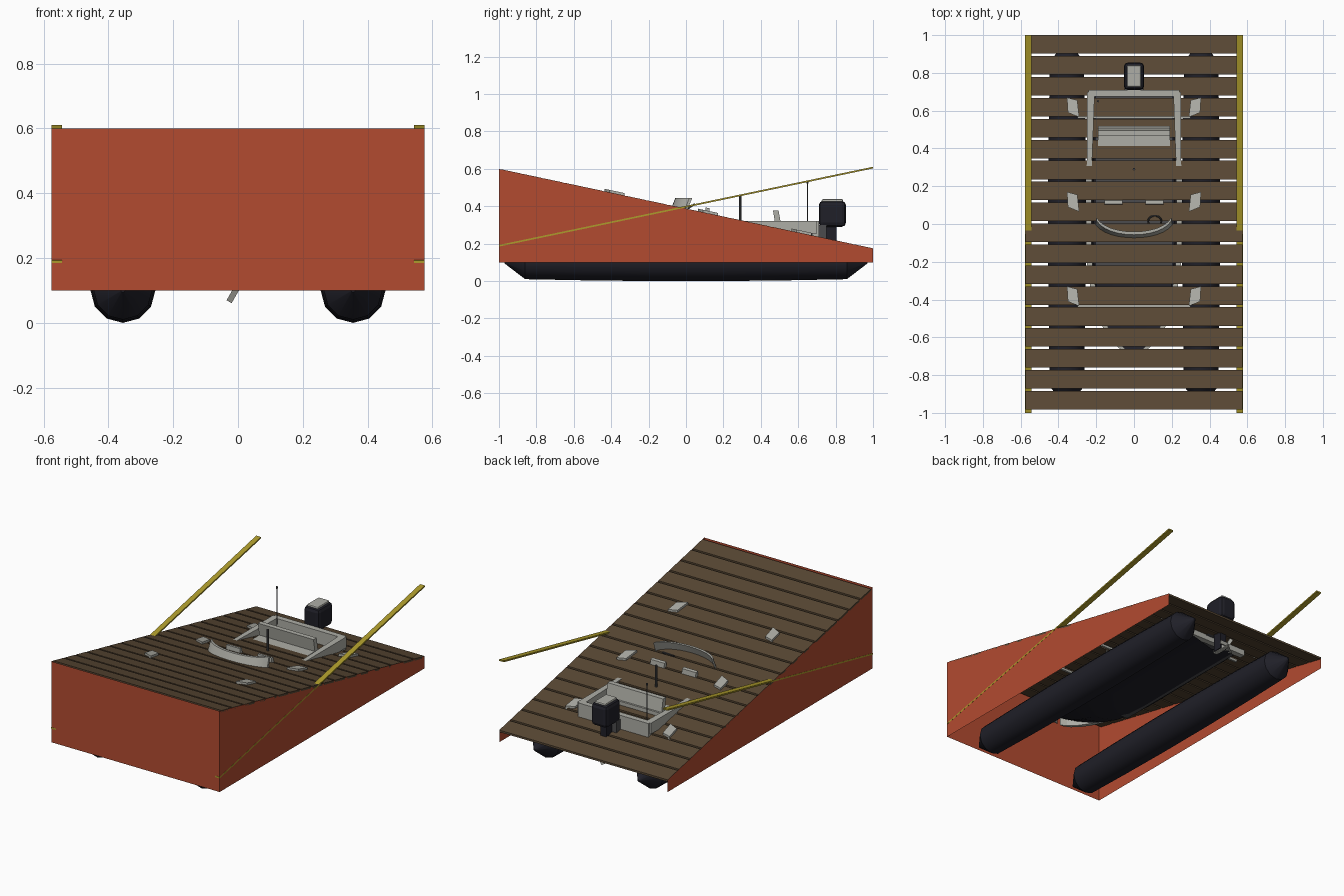
import bpy, bmesh, math
from mathutils import Vector

cube = bpy.data.objects.get("Cube")
if cube:
    bpy.data.objects.remove(cube, do_unlink=True)


def material(name, r, g, b):
    m = bpy.data.materials.new(name)
    m.use_nodes = True
    m.diffuse_color = (r, g, b, 1)
    m.node_tree.nodes["Principled BSDF"].inputs["Base Color"].default_value = (r, g, b, 1)
    return m


RED = material("rust red", .45, .07, .03)
WOOD = material("dark wood", .1, .065, .035)
YELLOW = material("yellow", .42, .33, .025)
NAVY = material("dark navy", .014, .014, .021)
GREY = material("light grey", .42, .42, .38)
STEEL = material("dark steel", .07, .07, .075)


def finish(name, bm, mat, smooth=False):
    bmesh.ops.recalc_face_normals(bm, faces=bm.faces)
    mesh = bpy.data.meshes.new(name)
    bm.to_mesh(mesh)
    bm.free()
    mesh.materials.append(mat)
    ob = bpy.data.objects.new(name, mesh)
    bpy.context.collection.objects.link(ob)
    if smooth:
        bpy.ops.object.select_all(action='DESELECT')
        ob.select_set(True)
        bpy.context.view_layer.objects.active = ob
        bpy.ops.object.shade_smooth_by_angle(angle=math.radians(35))
    return ob


def loft(name, sections, mat, closed=True, smooth=False):
    """Skin a row of cross-sections; closed sections also get end caps."""
    bm = bmesh.new()
    rows = [[bm.verts.new(p) for p in s] for s in sections]
    n = len(rows[0])
    for a, b in zip(rows, rows[1:]):
        for i in range(n if closed else n - 1):
            j = (i + 1) % n
            bm.faces.new((a[i], a[j], b[j], b[i]))
    if closed:
        bm.faces.new(rows[0])
        bm.faces.new(rows[-1])
    return finish(name, bm, mat, smooth)


def prism(name, x0, x1, profile, mat):
    """Extrude a (y, z) profile across x."""
    return loft(name, [[(x, y, z) for y, z in profile] for x in (x0, x1)], mat)


def box(name, x0, x1, y0, y1, z0, z1, mat, bevel=0):
    ob = prism(name, x0, x1, [(y0, z0), (y1, z0), (y1, z1), (y0, z1)], mat)
    if bevel:
        mod = ob.modifiers.new("bevel", 'BEVEL')
        mod.width, mod.segments = bevel, 2
    return ob


def rod(name, x, y, z0, z1, r, mat):
    ring = [(x + r * math.cos(k * math.pi / 4), y + r * math.sin(k * math.pi / 4)) for k in range(8)]
    return loft(name, [[(a, b, z) for a, b in ring] for z in (z0, z1)], mat, smooth=True)


def deck(y):
    return .3875 - .2125 * y


W = .575

# Ramp skirt: front wall and two tapering sides, open at the back and below
loft("ramp_skirt", [[(x, y, .1), (x, y, deck(y) - .001)]
                    for x, y in ((W, 1), (W, -1), (-W, -1), (-W, 1))], RED, closed=False)

# Sloping deck planks
for i in range(18):
    b = 1 - .1108 * i
    a = b - .0985
    prism("deck_plank", -W, W, [(a, deck(a) - .012), (b, deck(b) - .012), (b, deck(b)), (a, deck(a))], WOOD)

# Side items that come in pairs
for s, side in ((1, "left"), (-1, "right")):
    # Yellow rail rising through the deck
    prism(side + "_rail", s * .543, s * (W + .0008),
          [(-1.001, .184), (1, .602), (1, .611), (-1.001, .193)], YELLOW)
    # Twelve-sided float with cone ends
    stations = [(-.97, .006), (-.86, .09), (-.55, .096), (-.2, .1), (.2, .1), (.55, .096), (.86, .09), (.97, .006)]
    loft(side + "_float", [[(s * .355 + r * math.cos(k * math.pi / 6), y, .1 + r * math.sin(k * math.pi / 6))
                            for k in range(12)] for y, r in stations], NAVY, smooth=True)
    # Bracket ends lying on the deck
    for y0 in (-.38, .12, .62):
        quad = [(.355, y0 + .05), (.3, y0 + .035), (.29, y0 - .055), (.35, y0 - .03)]
        loft(side + "_bracket", [[(s * x, y, deck(y) + dz) for x, y in quad] for dz in (-.01, .013)], GREY)

# Bracket cross bars below the deck
for y0 in (-.38, .12, .62):
    y = y0 - .055
    box("bracket_bar", -.3, .3, y - .006, y + .006, deck(y) - .035, deck(y) - .02, GREY)


# Boat hull
def half_width(y):
    return .25 if y > -.1 else .25 * math.sqrt(max(0, 1 - ((y + .1) / .585) ** 2)) + .004


def keel(y):
    return .15 if y > -.2 else .15 + .15 * ((-.2 - y) / .48) ** 2


ys = [.7, .33, -.1, -.25, -.38, -.48, -.56, -.62, -.66, -.68]
hull = []
for y in ys:
    w, k = half_width(y), keel(y)
    chine = k + .35 * (.32 - k)
    hull.append([(-w, y, .315), (-.85 * w, y, chine), (0, y, k), (.85 * w, y, chine), (w, y, .315)])
loft("boat_hull", hull, NAVY, closed=False, smooth=True)

# Gunwales, transom and well
for s, side in ((1, "left"), (-1, "right")):
    rows = []
    for y in ys:
        w = half_width(y)
        i = max(0, w - (.042 if y > .5 else .028))
        rows.append([(s * i, y, .255), (s * w, y, .255), (s * w, y, .322), (s * i, y, .322)])
    loft(side + "_gunwale", rows, GREY)
box("transom", -.24, .24, .675, .71, .19, .322, GREY)
box("well_floor", -.2, .2, -.3, .675, .2, .21, STEEL)

# Bench with leaning backrest
box("bench", -.19, .19, .41, .52, .22, .3, GREY)
prism("bench_back", -.19, .19, [(.485, .26), (.515, .26), (.495, .378), (.465, .378)], GREY)

# Two front seat tops
for s in (1, -1):
    prism("front_seat", s * .06, s * .155, [(.1, .3), (.135, .3), (.125, .39), (.105, .393)], GREY)

# Curved windshield leaning back
rows = []
for k in range(-6, 7):
    a = k / 6
    x, y = .205 * math.sin(a * 1.2) / math.sin(1.2), -.09 + .075 * a * a
    rows.append([(x, y, .36), (x, y + .014, .36), (x * .97, y + .049, .445), (x * .97, y + .033, .445)])
loft("windshield", rows, GREY, smooth=True)

# Steering wheel
bpy.ops.mesh.primitive_torus_add(location=(.11, .015, .39), rotation=(math.radians(35), 0, 0),
                                 major_radius=.035, minor_radius=.005,
                                 major_segments=20, minor_segments=6)
wheel = bpy.context.object
wheel.name = "steering_wheel"
wheel.data.materials.append(STEEL)

# Masts
rod("centre_mast", 0, .29, .22, .458, .007, STEEL)
rod("stern_light_pole", -.19, .65, .3, .525, .003, STEEL)
rod("stern_light", -.19, .65, .522, .534, .006, STEEL)

# Outboard motor
box("motor_cowl", -.054, .054, .71, .855, .29, .428, NAVY, .022)
box("motor_cap", -.038, .038, .725, .84, .42, .438, GREY, .008)
box("motor_leg", -.02, .02, .745, .805, .105, .3, NAVY)
box("motor_clamp", -.05, .05, .7, .75, .22, .3, STEEL)
box("motor_gearcase", -.014, .014, .73, .84, .1, .125, GREY, .005)

# Three propeller blades
for k in range(3):
    a = math.radians(240 + 120 * k)
    d = Vector((math.cos(a), 0, math.sin(a)))
    t = Vector((-d.z, .5, d.x)) * .009
    c = Vector((0, .845, .113))
    n = Vector((0, .003, 0))
    loft("propeller_blade", [[c + d * r - t - n, c + d * r + t - n, c + d * r + t + n, c + d * r - t + n]
                             for r in (.005, .055)], GREY)
